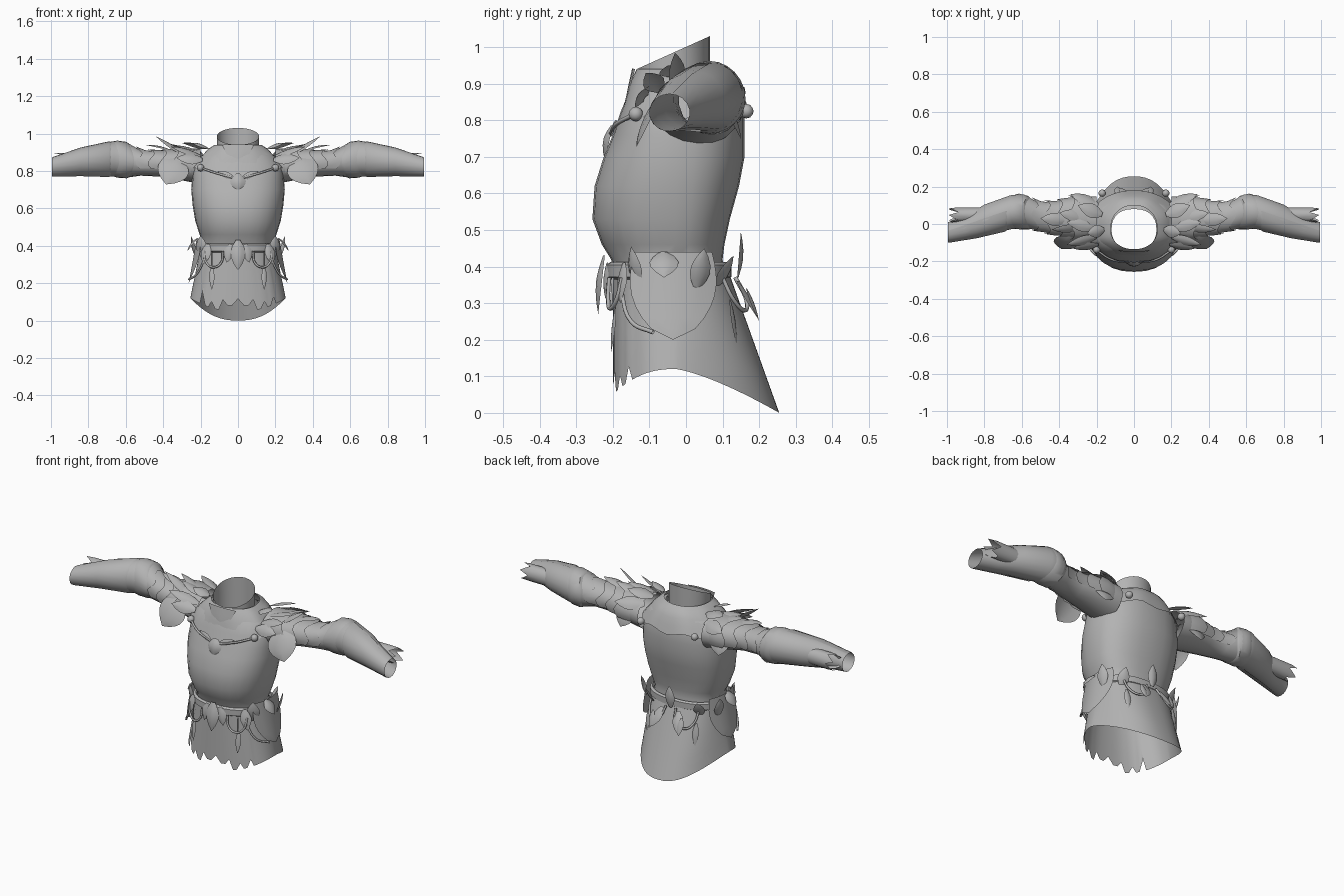
import bpy, bmesh, random
from math import sin, cos, pi
from mathutils import Vector

random.seed(4)
cube = bpy.data.objects.get("Cube")
if cube:
    bpy.data.objects.remove(cube)

grey = bpy.data.materials.new("plain grey")
grey.use_nodes = True
colour = (0.45, 0.45, 0.45, 1)
grey.diffuse_color = colour
grey.node_tree.nodes["Principled BSDF"].inputs["Base Color"].default_value = colour
CY = -0.03


def finish(name, bm, mirror=False):
    bmesh.ops.remove_doubles(bm, verts=bm.verts, dist=0.0005)
    bmesh.ops.recalc_face_normals(bm, faces=bm.faces)
    mesh = bpy.data.meshes.new(name)
    bm.to_mesh(mesh)
    bm.free()
    obj = bpy.data.objects.new(name, mesh)
    bpy.context.collection.objects.link(obj)
    mesh.materials.append(grey)
    if mirror:
        obj.modifiers.new("Mirror", 'MIRROR').use_mirror_merge = False
    return obj


def add_grid(bm, rows, closed=False):
    vs = [[bm.verts.new(p) for p in row] for row in rows]
    n = len(vs[0])
    for a, b in zip(vs, vs[1:]):
        for i in range(n if closed else n - 1):
            j = (i + 1) % n
            bm.faces.new((a[i], a[j], b[j], b[i]))


def loft(name, rows, closed=True, mirror=False):
    bm = bmesh.new()
    add_grid(bm, rows, closed)
    return finish(name, bm, mirror)


def power(v, p):
    return abs(v) ** p * (1 if v > 0 else -1)


def body_point(a, z, rx, yf, yb, round_=0.85, back=0.85):
    """Point round the body; angle 0 is the front."""
    c = cos(a)
    y = CY - (CY - yf) * c ** round_ if c > 0 else CY + (yb - CY) * (-c) ** back
    return Vector((rx * power(sin(a), round_), y, z))


def angles(n):
    return [-pi + 2 * pi * i / n for i in range(n)]


ROUND = [.35, .8, .97, 1, .93, .75, .45, 0]
POINT = [.3, .75, 1, .9, .55, 0]


def add_leaf(bm, base, tip, width, normal, shape=POINT, ridge=0.15, bend=0.0):
    base, tip, normal = Vector(base), Vector(tip), Vector(normal).normalized()
    side = (tip - base).cross(normal).normalized()
    rows = []
    for i, w in enumerate(shape):
        t = i / (len(shape) - 1)
        mid = base.lerp(tip, t) + normal * bend * sin(pi * t)
        rows.append([mid + side * width / 2 * w * u + normal * ridge * width * w * (1 - u * u)
                     for u in (-1, -.5, 0, .5, 1)])
    add_grid(bm, rows)


def leaves(name, specs, mirror=True, **kw):
    bm = bmesh.new()
    for base, tip, width, normal in specs:
        add_leaf(bm, base, tip, width, normal, **kw)
    return finish(name, bm, mirror)


def cord(name, points, radius=0.006, mirror=True):
    curve = bpy.data.curves.new(name, 'CURVE')
    curve.dimensions = '3D'
    curve.bevel_depth, curve.bevel_resolution, curve.resolution_u = radius, 1, 6
    for s in ((1, -1) if mirror else (1,)):
        sp = curve.splines.new('BEZIER')
        sp.bezier_points.add(len(points) - 1)
        for bp, p in zip(sp.bezier_points, points):
            bp.co = (p[0] * s, p[1], p[2])
            bp.handle_left_type = bp.handle_right_type = 'AUTO'
    obj = bpy.data.objects.new(name, curve)
    bpy.context.collection.objects.link(obj)
    curve.materials.append(grey)


# Torso shell: height, half width, front, back
torso = [(.36, .2, -.19, .11), (.42, .187, -.205, .1), (.46, .205, -.23, .105),
         (.53, .228, -.256, .12), (.62, .243, -.25, .145), (.7, .25, -.225, .16),
         (.76, .245, -.2, .16), (.82, .24, -.18, .16), (.88, .2, -.155, .14), (.92, .12, -.135, .08)]
loft("torso", [[body_point(a, *r) for a in angles(28)] for r in torso])

# Skirt with a torn front and a pointed back
rows = []
for k in range(5):
    t, row = k / 4, []
    for i, a in enumerate(angles(72)):
        c = cos(a)
        if c > 0:
            hem = .12 - .07 * c ** 2
            if c > .6:
                hem += (i % 3 == 0) * random.uniform(.02, .07) + (abs(a) < .3) * .03
        else:
            hem = .12 * (1 - (-c) ** 2.1)
        rx, yb = .2 + .055 * t, .115 + .14 * t
        row.append(body_point(a, .39 + (hem - .39) * t, rx, -.2, yb, .85, .85 + .7 * t))
    rows.append(row)
loft("skirt", rows)

# Waist belt
loft("belt", [[body_point(a, z, .2 + d, -.207 - d, .113 + d) for a in angles(32)]
              for z, d in ((.365, 0), (.372, .012), (.405, .012), (.412, 0))])

# Mantle with a front point, and a second shorter layer
for name, drop, grow in (("mantle", .07, 0), ("upper_mantle", .03, -.05)):
    rows = []
    for t in (0, .25, .5, .75, 1):
        row = []
        for a in angles(40):
            dip = drop * max(0, cos(a)) ** 4 + .01 * cos(8 * a)
            z = .94 - (.13 + grow + dip) * t ** 1.4
            row.append(body_point(a, z, .125 + (.125 + grow) * t, -.135 - (.06 + grow) * t,
                                  .1 + (.08 + grow * .4) * t ** .7, .95, .9))
        rows.append(row)
    loft(name, rows)

# Tilted collar
rows = []
for t in (0, .5, 1):
    row = []
    for a in angles(28):
        top = .985 - .045 * cos(a)
        row.append((.113 * sin(a), -.035 - .1 * cos(a), .85 + (top - .85) * t))
    rows.append(row)
loft("collar", rows)
leaves("collar_front", [((0, -.139, .94), (0, -.17, .825), .17, (0, -1, .2))],
       mirror=False, shape=[1, .8, .5, 0], ridge=.05)

# Arms: x, y range, z range
arm = [(.2, -.09, .15, .73, .92), (.3, -.08, .15, .75, .92), (.42, -.06, .12, .77, .91),
       (.52, -.035, .12, .775, .91), (.59, -.02, .16, .765, .95), (.66, -.03, .155, .77, .96),
       (.8, -.065, .105, .775, .935), (.9, -.085, .045, .775, .905), (.995, -.1, .01, .77, .872)]


def arm_point(x, a, scale=1.0):
    for p, q in zip(arm, arm[1:]):
        if x <= q[0] or q is arm[-1]:
            t = (x - p[0]) / (q[0] - p[0])
            y0, y1, z0, z1 = [u + (v - u) * t for u, v in zip(p[1:], q[1:])]
            return Vector((x, (y0 + y1) / 2 + (y1 - y0) / 2 * scale * sin(a),
                           (z0 + z1) / 2 + (z1 - z0) / 2 * scale * cos(a)))


loft("sleeve", [[arm_point(s[0], a) for a in angles(18)] for s in arm], mirror=True)
loft("elbow_cuff", [[arm_point(x + .015 * cos(2 * a), a, k) for a in angles(24)]
                    for x, k in ((.57, 1), (.58, 1.05), (.63, 1.05), (.65, 1))], mirror=True)
loft("forearm_guard", [[arm_point(x, -pi * .95 + pi * i / 8, k) for i in range(9)]
                       for x, k in ((.68, 1), (.69, 1.05), (.84, 1.05), (.99, 1.03))],
     closed=False, mirror=True)

# Torn inner cuff behind the forearm opening
rows = [[(x + (.025 * (i % 3) - .02 if x > .95 else 0), .048 + .04 * sin(a), .85 + .046 * cos(a))
         for i, a in enumerate(angles(16))] for x in (.8, .88, .96)]
loft("torn_cuff", rows, mirror=True)

# Overlapping shoulder lames
for k in range(4):
    rows = []
    for t in (0, .5, 1):
        rows.append([arm_point(.25 + .065 * k + (.085 + .018 * cos(4 * a)) * t, a, 1.01 + .13 * t - .02 * k)
                     for a in [-2 + 4 * i / 16 for i in range(17)]])
    loft("shoulder_lame_%d" % (k + 1), rows, closed=False, mirror=True)

# Rounded flaps hanging in front of and behind the armpit
leaves("armpit_flap", [((.32, -.07, .86), (.385, -.135, .728), .17, (.1, -1, .3)),
                       ((.29, .1, .86), (.31, .15, .75), .12, (.1, 1, .2))],
       shape=ROUND, ridge=.1)

# Upswept shoulder leaves
leaves("shoulder_leaves", [
    ((.28, -.02, .88), (.44, -.03, .985), .05, (-.3, -.5, 1)),
    ((.25, .03, .9), (.4, .06, .95), .07, (-.2, .2, 1)),
    ((.2, -.07, .88), (.36, -.11, .93), .06, (-.2, -.6, 1)),
    ((.19, -.11, .86), (.33, -.13, .87), .07, (0, -1, .7)),
    ((.17, .05, .92), (.3, .1, .95), .08, (-.1, .3, 1)),
    ((.19, .1, .89), (.34, .16, .89), .08, (0, .8, .8)),
    ((.2, -.02, .9), (.36, .01, .94), .07, (-.3, 0, 1)),
    ((.36, .02, .91), (.5, .03, .94), .07, (-.2, 0, 1)),
    ((.16, -.03, .92), (.25, -.05, .95), .07, (-.3, -.2, 1))])

# Studs on the mantle
bm = bmesh.new()
for loc in ((.2, -.137, .817), (.17, .165, .825)):
    ball = bmesh.ops.create_icosphere(bm, subdivisions=2, radius=.02)
    bmesh.ops.translate(bm, verts=ball["verts"], vec=loc)
finish("mantle_studs", bm, True)

# Chest pendant and its side leaves
leaves("chest_pendant", [((0, -.2, .785), (0, -.222, .69), .085, (0, -1, .3))], False, ridge=.2)
leaves("pendant_leaves", [((.02, -.205, .76), (.11, -.19, .8), .035, (.2, -1, .2))])

# Hip guards
rows = []
for i in range(9):
    v = i / 8
    w = (1 - v ** 2.5) ** .5 * (.85 + .15 * sin(pi * v))
    rows.append([(.222 + .042 * v - .035 * (u * w) ** 2, -.035 + .125 * u * w, .44 - .24 * v)
                 for u in (-1, -.6, -.2, .2, .6, 1)])
loft("hip_guard", rows, closed=False, mirror=True)

# Leaf ornaments round the belt
leaves("belt_leaves", [
    ((.19, -.13, .34), (.2, -.15, .455), .07, (.6, -1, 0)),
    ((.16, -.17, .41), (.185, -.18, .3), .06, (.5, -1, 0)),
    ((.215, -.06, .44), (.272, -.06, .37), .08, (1, 0, .6)),
    ((.225, .03, .34), (.25, .05, .45), .06, (1, .4, 0)),
    ((.04, -.215, .41), (.06, -.22, .31), .055, (.2, -1, 0)),
    ((.15, .08, .34), (.16, .13, .43), .06, (.5, 1, 0)),
    ((.05, .14, .36), (.08, .195, .26), .06, (.2, 1, .3))])
leaves("buckle", [((0, -.222, .43), (0, -.24, .27), .08, (0, -1, 0)),
                  ((0, .14, .37), (0, .15, .495), .06, (0, 1, 0))], False, ridge=.2)

# Hanging feathers
leaves("feathers", [((.14, -.192, .29), (.14, -.205, .165), .03, (.3, -1, 0)),
                    ((.15, .12, .31), (.15, .14, .18), .035, (.3, 1, .2)),
                    ((.09, .165, .34), (.09, .2, .25), .035, (.2, 1, .3))])

# Cords looped below the belt
cord("front_loop", [(.08, -.21, .37), (.09, -.213, .31), (.13, -.207, .285), (.17, -.19, .31), (.18, -.175, .37)])
cord("side_swag", [(.17, -.18, .35), (.22, -.15, .25), (.262, -.09, .22)])
cord("back_loop", [(.03, .135, .37), (.05, .165, .31), (.1, .16, .28), (.14, .13, .31), (.15, .1, .37)])
cord("feather_tie", [(.14, -.2, .37), (.14, -.205, .28)], .004)
cord("neck_cord", [(.2, -.14, .817), (.12, -.19, .79), (.03, -.205, .765)])

# Smooth shading with crisp edges
bpy.ops.object.select_all(action='DESELECT')
for obj in bpy.context.scene.objects:
    if obj.type == 'MESH':
        obj.select_set(True)
        bpy.context.view_layer.objects.active = obj
bpy.ops.object.shade_smooth_by_angle(angle=pi / 5)
